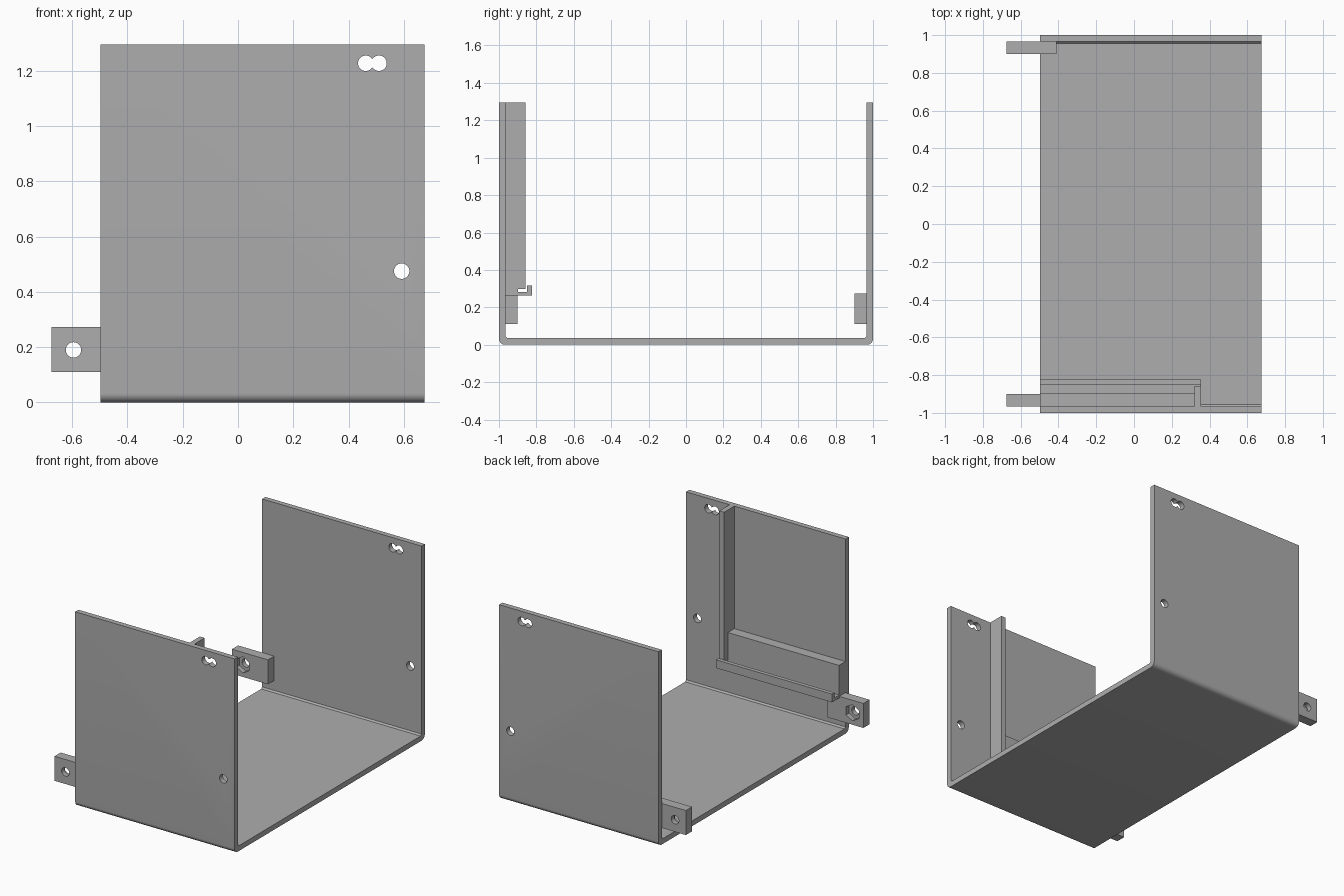
import bpy
import bmesh
from math import sin, cos, pi, radians

if "Cube" in bpy.data.objects:
    bpy.data.objects.remove(bpy.data.objects["Cube"])

grey = bpy.data.materials.new("plain grey")
grey.use_nodes = True
colour = (0.42, 0.42, 0.42, 1)
grey.diffuse_color = colour
grey.node_tree.nodes["Principled BSDF"].inputs["Base Color"].default_value = colour

X0, X1 = -0.498, 0.675      # sides of the bracket
TOP, WALL = 1.295, 0.035    # height and sheet thickness
INNER = 1 - WALL            # inner face of the walls
HOLE = 0.028


def prism(name, points, place, span):
    """Extrude a closed 2D outline; place(u, v, t) maps it into space."""
    bm = bmesh.new()
    a, b = [[bm.verts.new(place(u, v, t)) for u, v in points] for t in span]
    bm.faces.new(a)
    bm.faces.new(b)
    for i in range(len(a)):
        j = (i + 1) % len(a)
        bm.faces.new((a[i], a[j], b[j], b[i]))
    bmesh.ops.recalc_face_normals(bm, faces=bm.faces)
    mesh = bpy.data.meshes.new(name)
    bm.to_mesh(mesh)
    bm.free()
    obj = bpy.data.objects.new(name, mesh)
    bpy.context.collection.objects.link(obj)
    mesh.materials.append(grey)
    return obj


def along_x(name, points, x0, x1):
    return prism(name, points, lambda u, v, t: (t, u, v), (x0, x1))


def along_y(name, points, y0, y1):
    return prism(name, points, lambda u, v, t: (u, t, v), (y0, y1))


def rect(u0, u1, v0, v1):
    return [(u0, v0), (u1, v0), (u1, v1), (u0, v1)]


def ring(u, v, r, n):
    return [(u + r * sin(2 * pi * i / n), v + r * cos(2 * pi * i / n)) for i in range(n)]


def activate(obj):
    bpy.ops.object.select_all(action='DESELECT')
    obj.select_set(True)
    bpy.context.view_layer.objects.active = obj


def cut(obj, cutter):
    cutter.hide_render = True
    mod = obj.modifiers.new("cut", 'BOOLEAN')
    mod.operation, mod.solver, mod.object = 'DIFFERENCE', 'EXACT', cutter
    activate(obj)
    bpy.ops.object.modifier_apply(modifier=mod.name)
    bpy.data.objects.remove(cutter)


# U-shaped sheet with rounded outer bends
R = 0.033
bend = [(1 - R + R * sin(a), R - R * cos(a)) for a in [pi / 2 * i / 8 for i in range(9)]]
half = bend + [(1, TOP), (INNER, TOP), (INNER, WALL + 0.01), (INNER - 0.01, WALL)]
bracket = along_x("bent_bracket", half + [(-y, z) for y, z in reversed(half)], X0, X1)

# Through holes in both walls: a keyhole pair near the top and one lower down
for x, z in [(0.462, 1.227), (0.51, 1.227), (0.592, 0.475)]:
    cut(bracket, along_y("hole_cutter", ring(x, z, HOLE, 32), -1.1, 1.1))

# Mounting lugs with a bolt hole and a hexagonal nut pocket on the inner side
for name, s in [("front_lug", -1), ("back_lug", 1)]:
    lug = along_y(name, rect(-0.675, -0.41, 0.11, 0.273), s * INNER, s * 0.9)
    cut(lug, along_y("bolt_cutter", ring(-0.595, 0.19, HOLE, 32), s * 0.8, s * 1.1))
    cut(lug, along_y("nut_cutter", ring(-0.595, 0.19, 0.054, 6), s * 0.8, s * 0.932))

# Sill with a groove and lip, inside the front wall
sill = [(-INNER, 0.262), (-0.824, 0.262), (-0.824, 0.317), (-0.85, 0.317),
        (-0.85, 0.283), (-0.897, 0.283), (-0.897, 0.48), (-INNER, 0.48)]
along_x("grooved_sill", sill, X0, 0.355)

# Upright rib above the sill
along_x("upright_rib", rect(-INNER, -0.858, 0.297, TOP), 0.32, 0.355)

# Smooth bends and holes, crisp edges elsewhere
for obj in bpy.context.scene.objects:
    if obj.type == 'MESH':
        activate(obj)
        bpy.ops.object.shade_smooth_by_angle(angle=radians(30))
